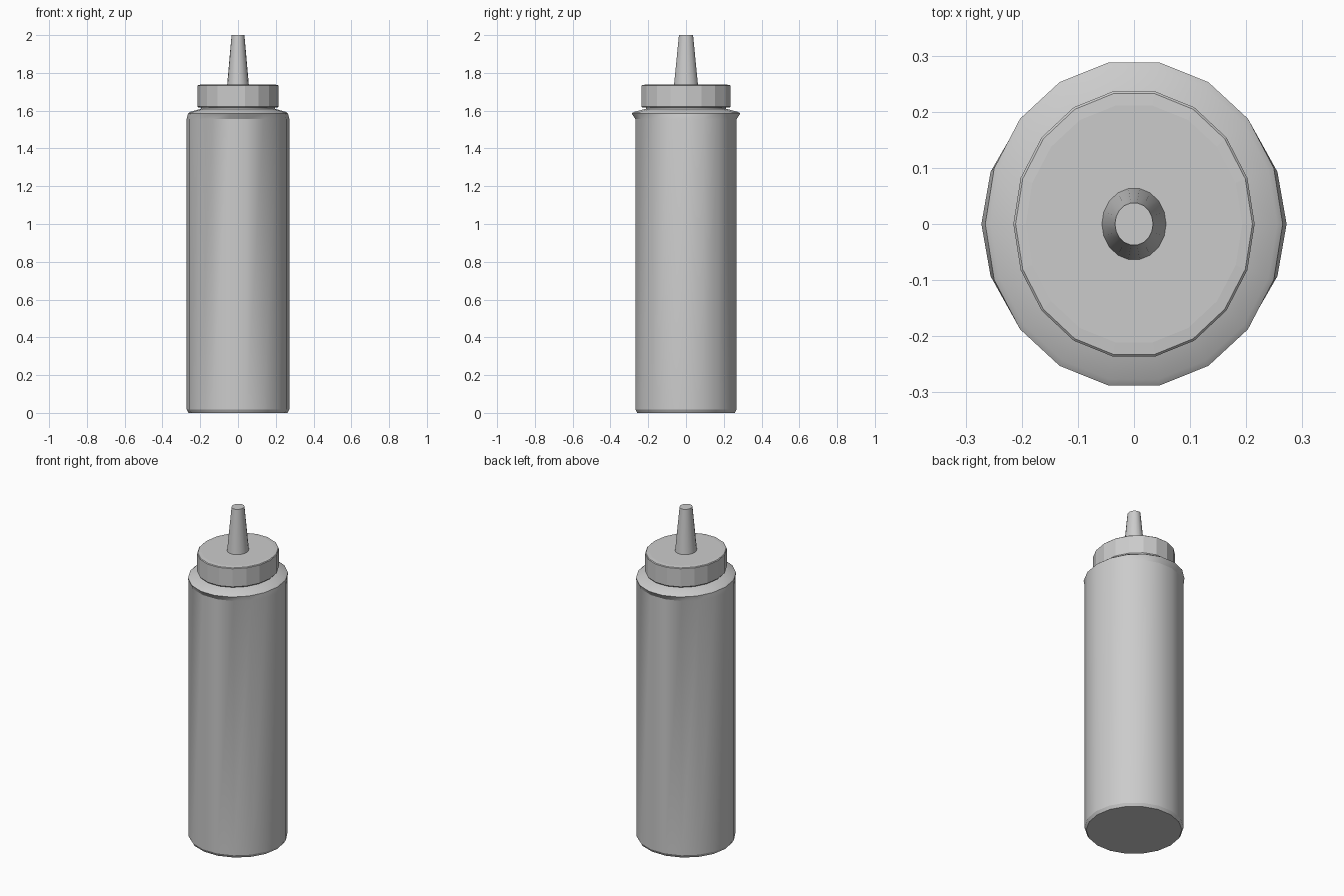
import bpy, bmesh
from math import cos, sin, tau

if "Cube" in bpy.data.objects:
    bpy.data.objects.remove(bpy.data.objects["Cube"])

SIDES = 18


def lathe(name, rings, smooth=True):
    """Stack elliptical rings (rx, ry, z) into a closed capped solid."""
    bm = bmesh.new()
    loops = []
    for rx, ry, z in rings:
        loops.append([bm.verts.new((rx * cos(tau * i / SIDES), ry * sin(tau * i / SIDES), z))
                      for i in range(SIDES)])
    for a, b in zip(loops, loops[1:]):
        for i in range(SIDES):
            j = (i + 1) % SIDES
            bm.faces.new((a[i], a[j], b[j], b[i]))
    bm.faces.new(loops[0][::-1])
    bm.faces.new(loops[-1])
    bmesh.ops.recalc_face_normals(bm, faces=bm.faces)
    mesh = bpy.data.meshes.new(name)
    bm.to_mesh(mesh)
    bm.free()
    ob = bpy.data.objects.new(name, mesh)
    bpy.context.collection.objects.link(ob)
    if smooth:
        bpy.ops.object.select_all(action='DESELECT')
        ob.select_set(True)
        bpy.context.view_layer.objects.active = ob
        bpy.ops.object.shade_smooth_by_angle(angle=0.45)
    return ob


# Squeezable body with chamfered base, flared rim, sloped shoulder and neck
lathe("bottle_body", [
    (0.262, 0.262, 0.0),
    (0.272, 0.272, 0.018),
    (0.272, 0.272, 1.555),
    (0.265, 0.292, 1.585),
    (0.255, 0.281, 1.593),
    (0.195, 0.216, 1.61),
    (0.195, 0.216, 1.63),
])

# Screw cap with a slightly softened top edge
lathe("screw_cap", [
    (0.210, 0.235, 1.617),
    (0.215, 0.240, 1.623),
    (0.215, 0.240, 1.732),
    (0.211, 0.236, 1.736),
    (0.193, 0.214, 1.738),
], smooth=False)

# Tapered nozzle
lathe("nozzle", [
    (0.058, 0.065, 1.73),
    (0.034, 0.038, 2.0),
])
